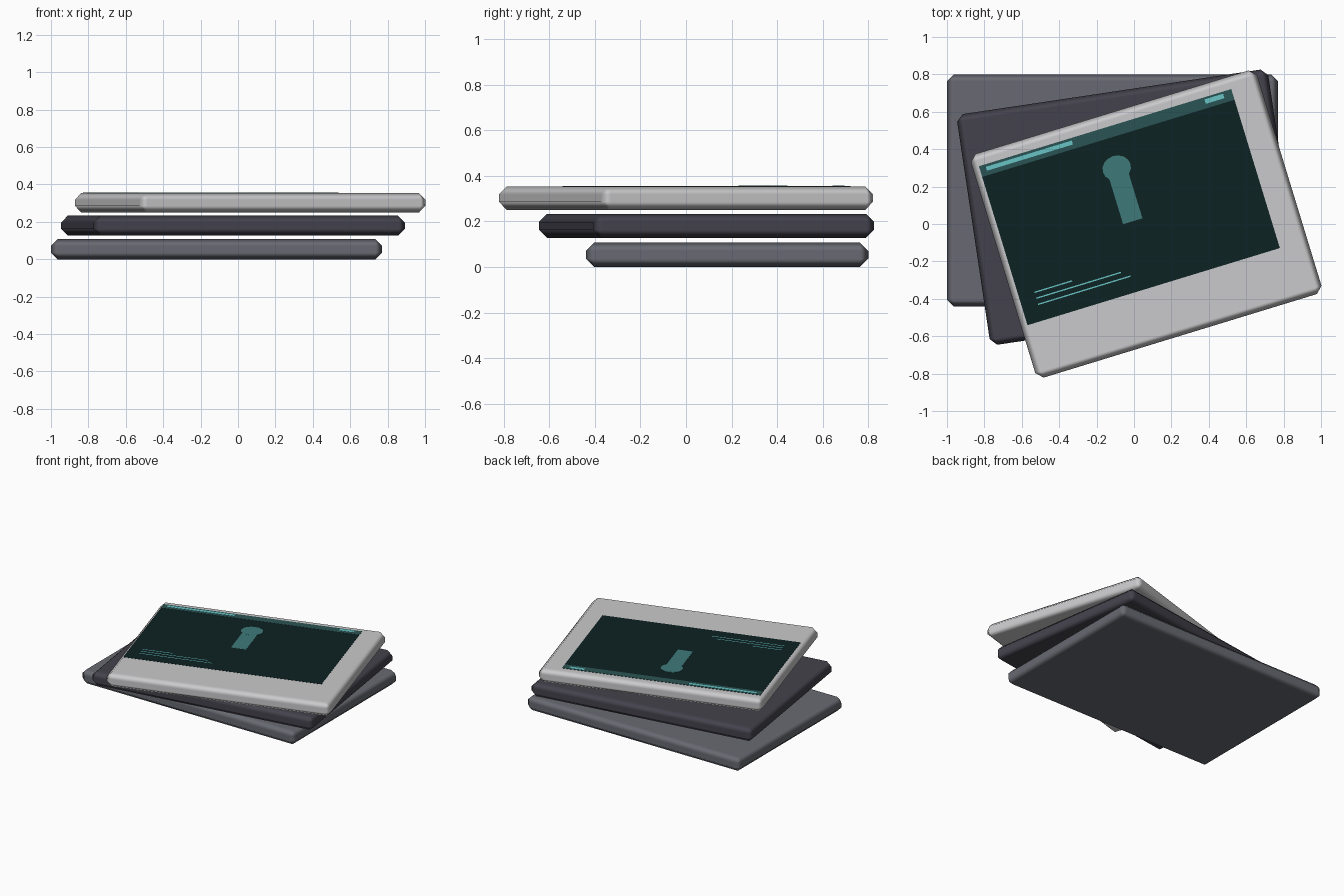
import bpy, bmesh, math
from mathutils import Matrix

if "Cube" in bpy.data.objects:
    bpy.data.objects.remove(bpy.data.objects["Cube"])


def material(name, rgb):
    # sRGB 0-255 to linear
    lin = [(c / 255 / 12.92 if c < 10 else ((c / 255 + 0.055) / 1.055) ** 2.4) for c in rgb]
    m = bpy.data.materials.new(name)
    m.diffuse_color = (*lin, 1)
    m.use_nodes = True
    m.node_tree.nodes["Principled BSDF"].inputs["Base Color"].default_value = m.diffuse_color
    return m


GREY = material("mid grey", (104, 106, 114))
DARK = material("dark violet grey", (68, 66, 76))
LIGHT = material("light grey", (202, 202, 204))
GLASS = material("dark teal glass", (13, 34, 35))
BAND = material("teal band", (43, 83, 83))
ICON = material("teal icon", (63, 121, 121))
GLOW = material("bright cyan", (104, 196, 198))


def finish(name, bm, mat, placement):
    me = bpy.data.meshes.new(name)
    bm.to_mesh(me)
    bm.free()
    me.materials.append(mat)
    ob = bpy.data.objects.new(name, me)
    ob.matrix_world = placement
    bpy.context.collection.objects.link(ob)
    return ob


def place(x, y, z, deg):
    return Matrix.Translation((x, y, z)) @ Matrix.Rotation(math.radians(deg), 4, 'Z')


def slab(name, w, d, z0, z1, x, y, deg, mat):
    """Tablet body: box with chamfered edges and flat large faces."""
    bm = bmesh.new()
    bmesh.ops.create_cube(bm, size=1, matrix=Matrix.Diagonal((w, d, z1 - z0, 1)))
    for f in bm.faces:
        f.smooth = True
    ob = finish(name, bm, mat, place(x, y, (z0 + z1) / 2, deg))
    bev = ob.modifiers.new("chamfer", 'BEVEL')
    bev.width = 0.036
    bev.segments = 1
    bev.limit_method = 'NONE'
    bev.harden_normals = True


TOP = 0.354
TOP_POSE = (0.065, 0.0)
TOP_ANGLE = 17


def plate(name, outline, level, mat):
    """Thin plate on the top tablet; level sets how far it stands proud."""
    bm = bmesh.new()
    face = bm.faces.new([bm.verts.new((u, v, -0.001)) for u, v in outline])
    up = bmesh.ops.extrude_face_region(bm, geom=[face])
    verts = [g for g in up["geom"] if isinstance(g, bmesh.types.BMVert)]
    bmesh.ops.translate(bm, verts=verts, vec=(0, 0, 0.001 + level))
    bmesh.ops.recalc_face_normals(bm, faces=bm.faces)
    finish(name, bm, mat, place(*TOP_POSE, TOP, TOP_ANGLE))


def rect(u0, u1, v0, v1):
    return [(u0, v0), (u1, v0), (u1, v1), (u0, v1)]


# stacked tablets
slab("bottom_tablet", 1.77, 1.24, 0.0, 0.107, -0.115, 0.18, 0, GREY)
slab("middle_tablet", 1.682, 1.247, 0.127, 0.233, -0.027, 0.09, 8.5, DARK)
slab("top_tablet", 1.60, 1.25, 0.25, TOP, *TOP_POSE, TOP_ANGLE, LIGHT)

# screen and header band
plate("screen", rect(-0.765, 0.646, -0.332, 0.557), 0.001, GLASS)
plate("header_band", rect(-0.765, 0.646, 0.497, 0.557), 0.002, BAND)

# header marks
plate("header_bar_left", rect(-0.731, -0.25, 0.521, 0.543), 0.003, GLOW)
plate("header_bar_right", rect(0.493, 0.597, 0.521, 0.546), 0.003, GLOW)

# keyhole icon
head = [(-0.063 + 0.077 * math.cos(a), 0.332 + 0.067 * math.sin(a))
        for a in (2 * math.pi * i / 16 for i in range(16))]
plate("keyhole_head", head, 0.0025, ICON)
plate("keyhole_stem", rect(-0.118, -0.01, 0.035, 0.31), 0.002, ICON)

# thin lines at the lower left of the screen
for i, (end, v) in enumerate([(-0.467, -0.175), (-0.205, -0.208), (-0.162, -0.242)]):
    plate(f"screen_line_{i + 1}", rect(-0.678, end, v - 0.0035, v + 0.0035), 0.002, GLOW)
